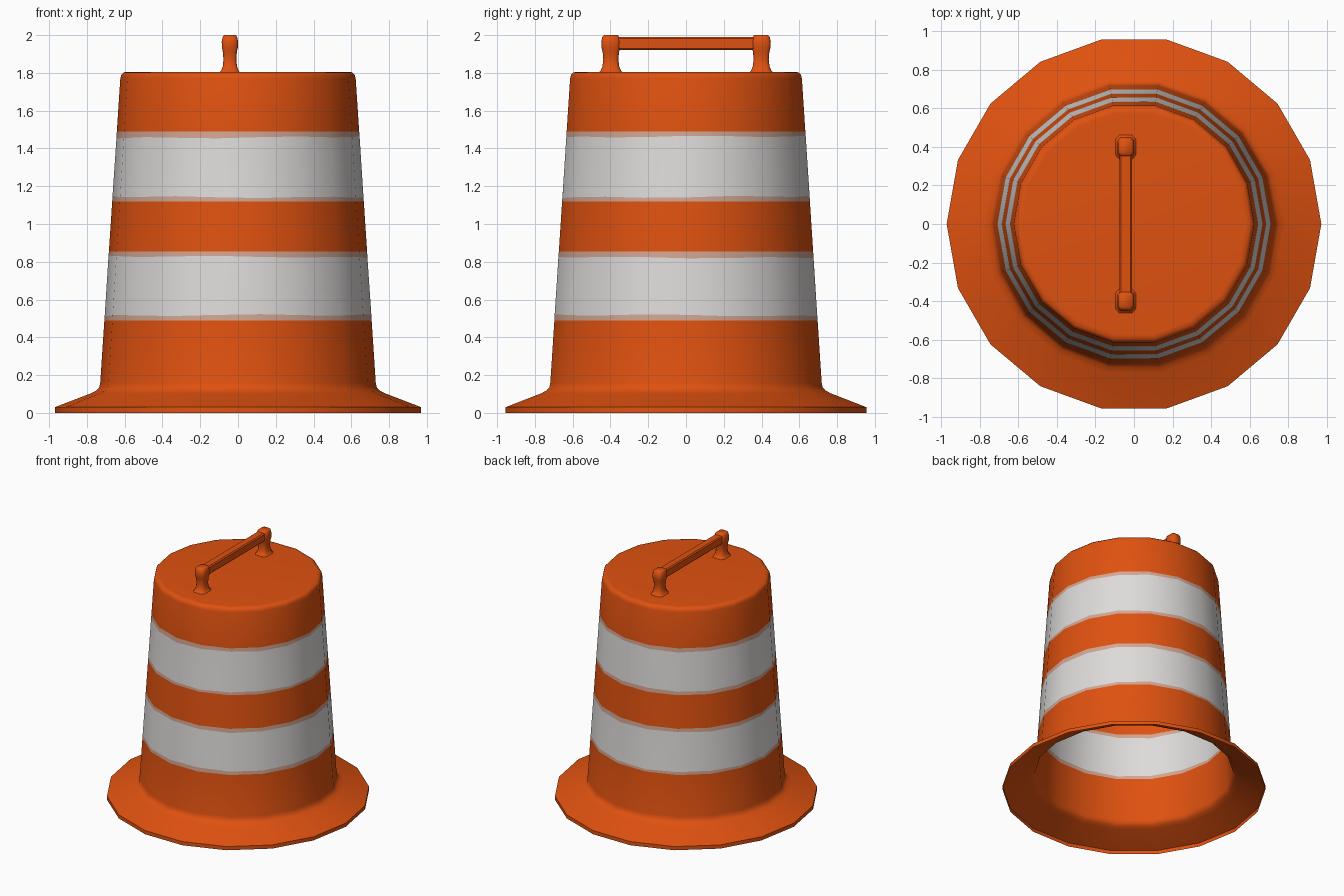
import bpy
import bmesh
import math

if "Cube" in bpy.data.objects:
    bpy.data.objects.remove(bpy.data.objects["Cube"], do_unlink=True)


def make_material(name, rgb):
    mat = bpy.data.materials.new(name)
    mat.use_nodes = True
    mat.diffuse_color = (*rgb, 1)
    mat.node_tree.nodes["Principled BSDF"].inputs["Base Color"].default_value = (*rgb, 1)
    return mat


orange = make_material("safety orange", (0.74, 0.083, 0.005))
white = make_material("reflective white", (0.73, 0.71, 0.70))
pale = make_material("worn stripe edge", (0.64, 0.38, 0.29))


def finish(bm, name, materials, angle):
    mesh = bpy.data.meshes.new(name)
    bm.to_mesh(mesh)
    bm.free()
    obj = bpy.data.objects.new(name, mesh)
    bpy.context.collection.objects.link(obj)
    for mat in materials:
        mesh.materials.append(mat)
    bpy.ops.object.select_all(action="DESELECT")
    obj.select_set(True)
    bpy.context.view_layer.objects.active = obj
    bpy.ops.object.shade_smooth_by_angle(angle=math.radians(angle))
    return obj


# Barrel: open-bottomed shell with flared skirt, tapered wall and flat lid
SIDES = 18
ORANGE, WHITE, PALE = range(3)


def wall(z):
    return 0.73 - (z - 0.15) * 0.066


# Each ring: radius, height, wobble, colour of the band above it
rings = [(0.97, 0, 0, ORANGE), (0.97, 0.03, 0, ORANGE), (0.78, 0.103, 0, ORANGE),
         (0.75, 0.118, 0, ORANGE), (0.735, 0.135, 0, ORANGE), (wall(0.16), 0.16, 0, ORANGE)]
for low, high in ((0.49, 0.855), (1.12, 1.49)):
    for z, wobble, colour in ((low, 0, PALE), (low + 0.025, 0.008, WHITE),
                              (high - 0.03, 0.008, PALE), (high, 0, ORANGE)):
        rings.append((wall(z), z, wobble, colour))
rings += [(wall(1.77), 1.77, 0, ORANGE), (0.618, 1.79, 0, ORANGE),
          (0.605, 1.803, 0, ORANGE), (0.58, 1.805, 0, ORANGE)]

bm = bmesh.new()
loops = []
for r, z, wobble, colour in rings:
    loop = []
    for i in range(SIDES):
        a = math.tau * i / SIDES
        dz = wobble * math.sin(3 * a + 5 * z) * math.cos(2 * a)
        loop.append(bm.verts.new((r * math.cos(a), r * math.sin(a), z + dz)))
    loops.append(loop)
for ring, lower, upper in zip(rings, loops, loops[1:]):
    for i in range(SIDES):
        j = (i + 1) % SIDES
        face = bm.faces.new((lower[i], lower[j], upper[j], upper[i]))
        face.material_index = ring[3]
bm.faces.new(loops[-1])
finish(bm, "barrel_shell", (orange, white, pale), 50)

# Handle posts: chamfered square sections stacked with a flared foot and cap
HANDLE_X = -0.043
post_rings = [(0.062, 1.80), (0.05, 1.812), (0.041, 1.835), (0.037, 1.87), (0.04, 1.91),
              (0.046, 1.935), (0.047, 1.965), (0.042, 1.99), (0.034, 2.0)]


def add_post(name, y):
    bm = bmesh.new()
    sections = []
    for h, z in post_rings:
        c = h * 0.65
        corners = [(h, -c), (h, c), (c, h), (-c, h), (-h, c), (-h, -c), (-c, -h), (c, -h)]
        sections.append([bm.verts.new((HANDLE_X + px * 0.92, y + py * 1.08, z))
                         for px, py in corners])
    for lower, upper in zip(sections, sections[1:]):
        for i in range(8):
            j = (i + 1) % 8
            bm.faces.new((lower[i], lower[j], upper[j], upper[i]))
    bm.faces.new(sections[-1])
    finish(bm, name, (orange,), 50)


add_post("handle_post_front", -0.398)
add_post("handle_post_back", 0.398)

# Handle bar: slim bevelled beam between the posts
bm = bmesh.new()
bmesh.ops.create_cube(bm, size=1)
for v in bm.verts:
    v.co = (HANDLE_X + v.co.x * 0.066, v.co.y * 0.76, 1.956 + v.co.z * 0.068)
long_edges = [e for e in bm.edges if abs(e.verts[0].co.y - e.verts[1].co.y) > 0.5]
bmesh.ops.bevel(bm, geom=long_edges, offset=0.008, segments=1, affect="EDGES")
finish(bm, "handle_bar", (orange,), 30)
